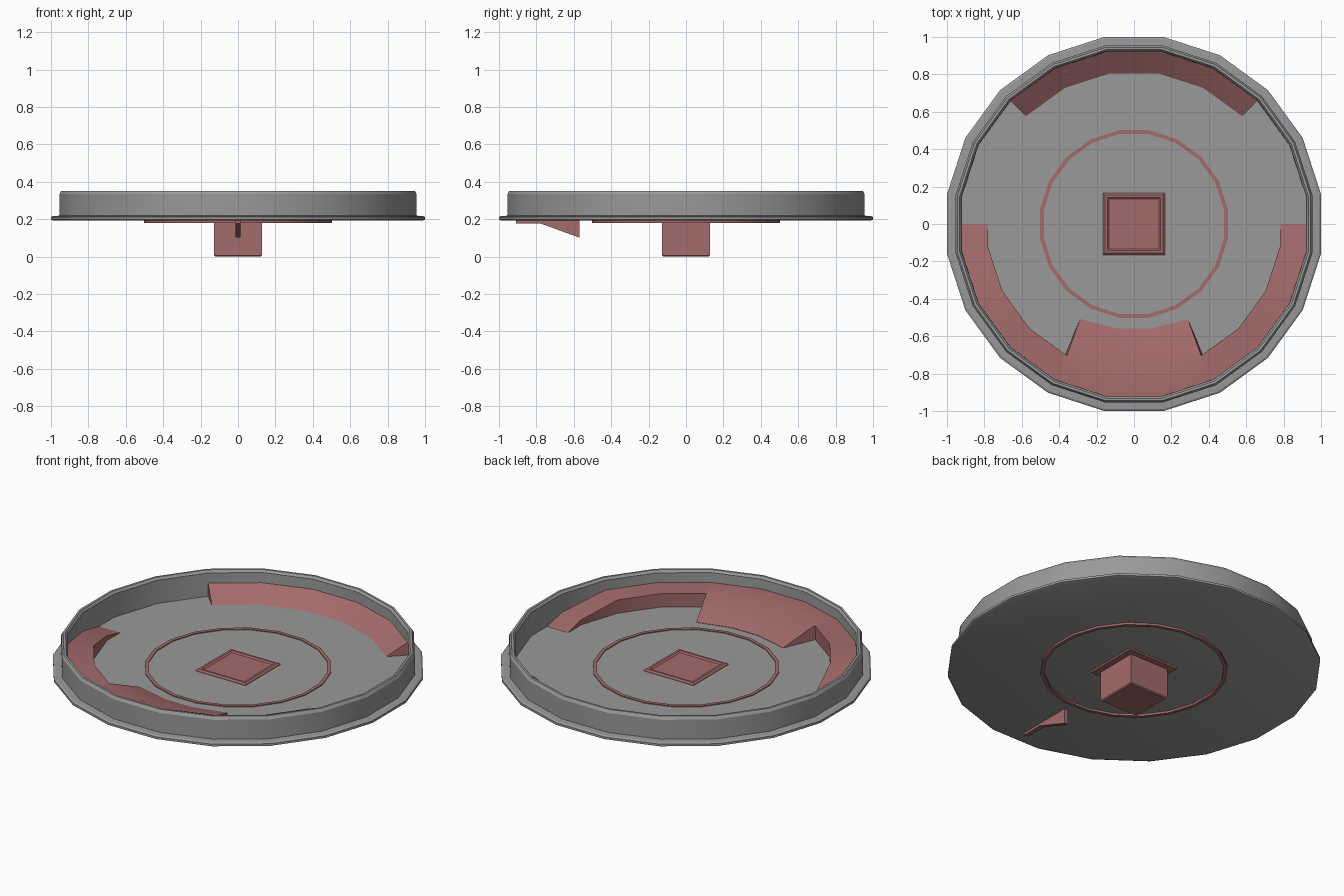
import bpy, bmesh, math

if "Cube" in bpy.data.objects:
    bpy.data.objects.remove(bpy.data.objects["Cube"])

SIDES = 20
HALF = math.pi / SIDES


def material(name, rgb):
    m = bpy.data.materials.new(name)
    m.diffuse_color = (*rgb, 1)
    m.use_nodes = True
    m.node_tree.nodes["Principled BSDF"].inputs["Base Color"].default_value = m.diffuse_color
    return m


GREY = material("mid_grey", (0.32, 0.32, 0.32))
PINK = material("dusty_red", (0.37, 0.145, 0.145))


def finish(name, bm, mat, smooth=True):
    bmesh.ops.recalc_face_normals(bm, faces=bm.faces)
    me = bpy.data.meshes.new(name)
    bm.to_mesh(me)
    bm.free()
    ob = bpy.data.objects.new(name, me)
    bpy.context.collection.objects.link(ob)
    me.materials.append(mat)
    if smooth:
        bpy.ops.object.select_all(action='DESELECT')
        ob.select_set(True)
        bpy.context.view_layer.objects.active = ob
        bpy.ops.object.shade_smooth_by_angle(angle=math.radians(25))
    return ob


def bridge(bm, loops, closed):
    """Join equal-length vertex loops; cap the ends unless closed."""
    n = len(loops[0])
    pairs = list(zip(loops, loops[1:])) + ([(loops[-1], loops[0])] if closed else [])
    for a, b in pairs:
        for i in range(n):
            j = (i + 1) % n
            bm.faces.new((a[i], a[j], b[j], b[i]))
    if not closed:
        bm.faces.new(loops[0])
        bm.faces.new(loops[-1])


def lathe(name, profile, mat, closed):
    """Turn a profile of (flat radius, z) into a 20-sided ring or solid."""
    bm = bmesh.new()
    loops = []
    for r, z in profile:
        r /= math.cos(HALF)
        loops.append([bm.verts.new((r * math.cos(HALF * (2 * k + 1)),
                                    r * math.sin(HALF * (2 * k + 1)), z)) for k in range(SIDES)])
    bridge(bm, loops, closed)
    return finish(name, bm, mat)


def poly_radius(flat, deg):
    """Radius of the 20-sided outline at an angle."""
    off = (math.radians(deg) + HALF) % (2 * HALF) - HALF
    return flat / math.cos(off)


def sector(name, stations):
    """Bridge cross-sections given as lists of (flat radius, degrees, z)."""
    bm = bmesh.new()
    loops = []
    for st in stations:
        loops.append([bm.verts.new((poly_radius(f, a) * math.cos(math.radians(a)),
                                    poly_radius(f, a) * math.sin(math.radians(a)), z))
                      for f, a, z in st])
    bridge(bm, loops, False)
    return finish(name, bm, PINK)


def box_stack(name, rings, mat):
    """Square solid from (half width, z) levels."""
    bm = bmesh.new()
    loops = [[bm.verts.new((sx * h, sy * h, z)) for sx, sy in ((-1, -1), (1, -1), (1, 1), (-1, 1))]
             for h, z in rings]
    bridge(bm, loops, False)
    return finish(name, bm, mat, False)


FLOOR = 0.2
TOP = 0.28

# Dish: base plate, flange, upright wall with bevelled rim, inner floor
lathe("dish", [(0.985, 0.192), (1.0, 0.198), (1.0, 0.211), (0.99, 0.217), (0.955, 0.219),
               (0.955, 0.335), (0.945, 0.352), (0.932, 0.352), (0.922, 0.338),
               (0.92, FLOOR)], GREY, False)

# Thin ring showing on both sides of the plate
lathe("plate_ring", [(0.482, 0.18), (0.502, 0.18), (0.502, 0.205), (0.482, 0.205)], PINK, True)

# Square peg with collar and slightly sunken top
box_stack("square_peg", [(0.122, 0.0), (0.128, 0.006), (0.128, 0.182), (0.165, 0.182),
                         (0.165, 0.203), (0.155, 0.211), (0.142, 0.211), (0.133, 0.204)], PINK)

# Back wedge sloping down from the wall to the floor
sector("back_wedge", [[(0.925, a, FLOOR - 0.004), (0.925, a, TOP), (0.80, a, FLOOR - 0.004)]
                      for a in (45, 63, 81, 99, 117, 135)])

# Side ledges rising from the floor towards the front
for side, name in ((1, "right_ledge"), (-1, "left_ledge")):
    rows = []
    for a, z in ((0, FLOOR + 0.001), (-9, 0.23), (-27, TOP), (-45, TOP), (-63, TOP)):
        a = a if side > 0 else 180 - a
        rows.append([(0.925, a, FLOOR - 0.004), (0.925, a, z), (0.78, a, z), (0.78, a, FLOOR - 0.004)])
    sector(name, rows)

# Front ramp: flat shelf by the wall, then a slope to the floor
rows = []
for a, inner_a, inner_r in ((-117, -119.5, 0.58), (-99, -99, 0.56), (-81, -81, 0.56), (-63, -60.5, 0.58)):
    rows.append([(0.925, a, FLOOR - 0.004), (0.925, a, TOP), (0.78, a, TOP),
                 (inner_r, inner_a, FLOOR + 0.002), (inner_r, inner_a, FLOOR - 0.004)])
sector("front_ramp", rows)

# Thin fin under the front ramp
bm = bmesh.new()
side_profile = [(-0.91, 0.2), (-0.91, 0.178), (-0.78, 0.178), (-0.57, 0.102), (-0.57, 0.2)]
bridge(bm, [[bm.verts.new((x, y, z)) for y, z in side_profile] for x in (-0.013, 0.013)], False)
finish("under_fin", bm, PINK, False)
